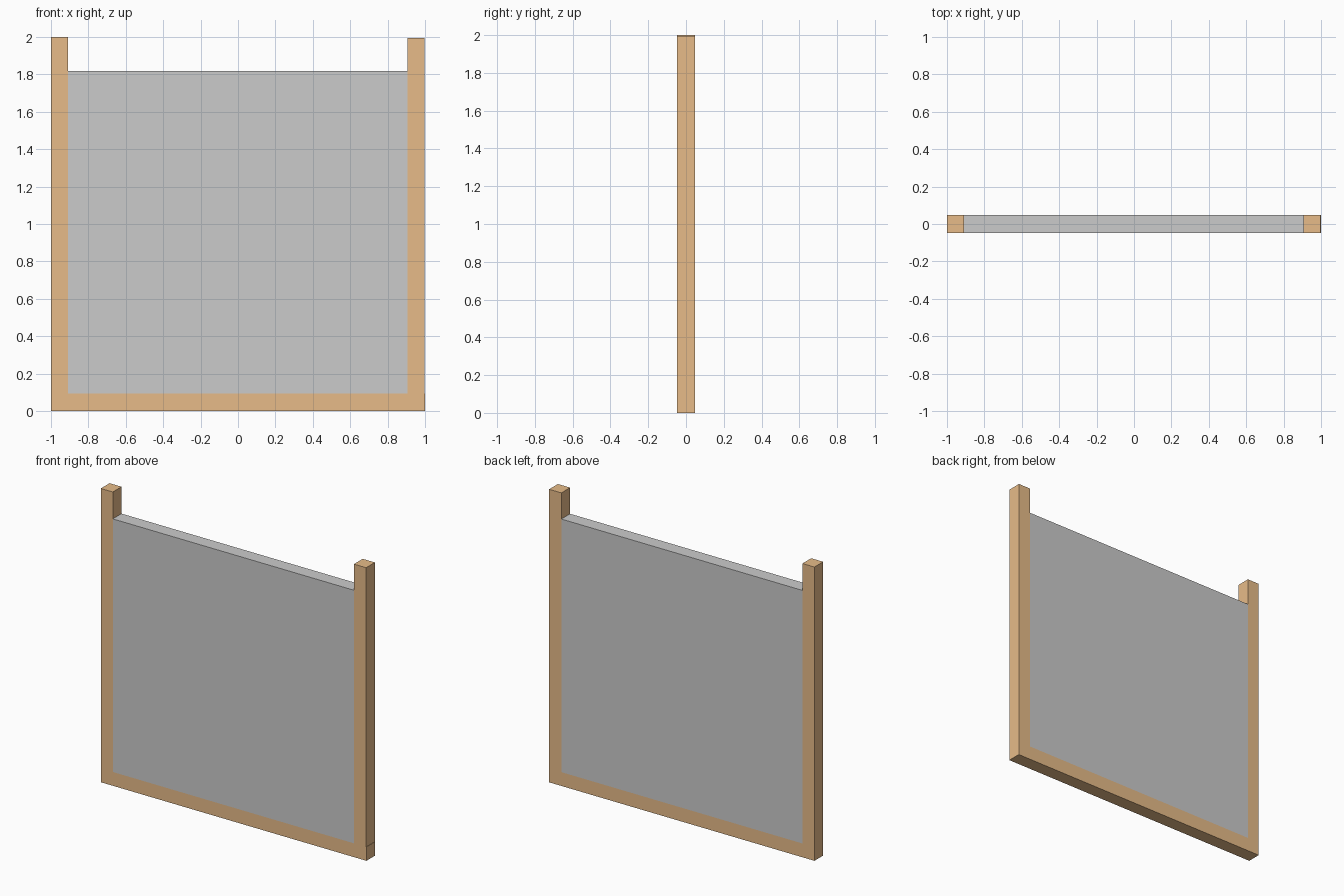
import bpy

if "Cube" in bpy.data.objects:
    bpy.data.objects.remove(bpy.data.objects["Cube"])

HALF_DEPTH = 0.047

wood = bpy.data.materials.new("wood")
wood.diffuse_color = (0.8, 0.5, 0.25, 1)
wood.use_nodes = True
wood.node_tree.nodes["Principled BSDF"].inputs["Base Color"].default_value = wood.diffuse_color


def bar(name, x0, x1, z0, z1, material=None):
    """Box spanning the given x and z ranges, centred on y = 0."""
    bpy.ops.mesh.primitive_cube_add(size=1, location=((x0 + x1) / 2, 0, (z0 + z1) / 2))
    obj = bpy.context.object
    obj.name = name
    obj.scale = (x1 - x0, 2 * HALF_DEPTH, z1 - z0)
    bpy.ops.object.transform_apply(location=False, rotation=False, scale=True)
    if material:
        obj.data.materials.append(material)
    return obj


# Wooden frame: two uprights and a bottom rail
bar("left_post", -1.0, -0.91, 0.0, 2.0, wood)
bar("right_post", 0.906, 0.998, 0.005, 1.995, wood)
bar("bottom_rail", -0.91, 1.0, 0.0, 0.094, wood)

# Infill panel, flush with the frame
bar("panel", -0.91, 0.906, 0.094, 1.817)
